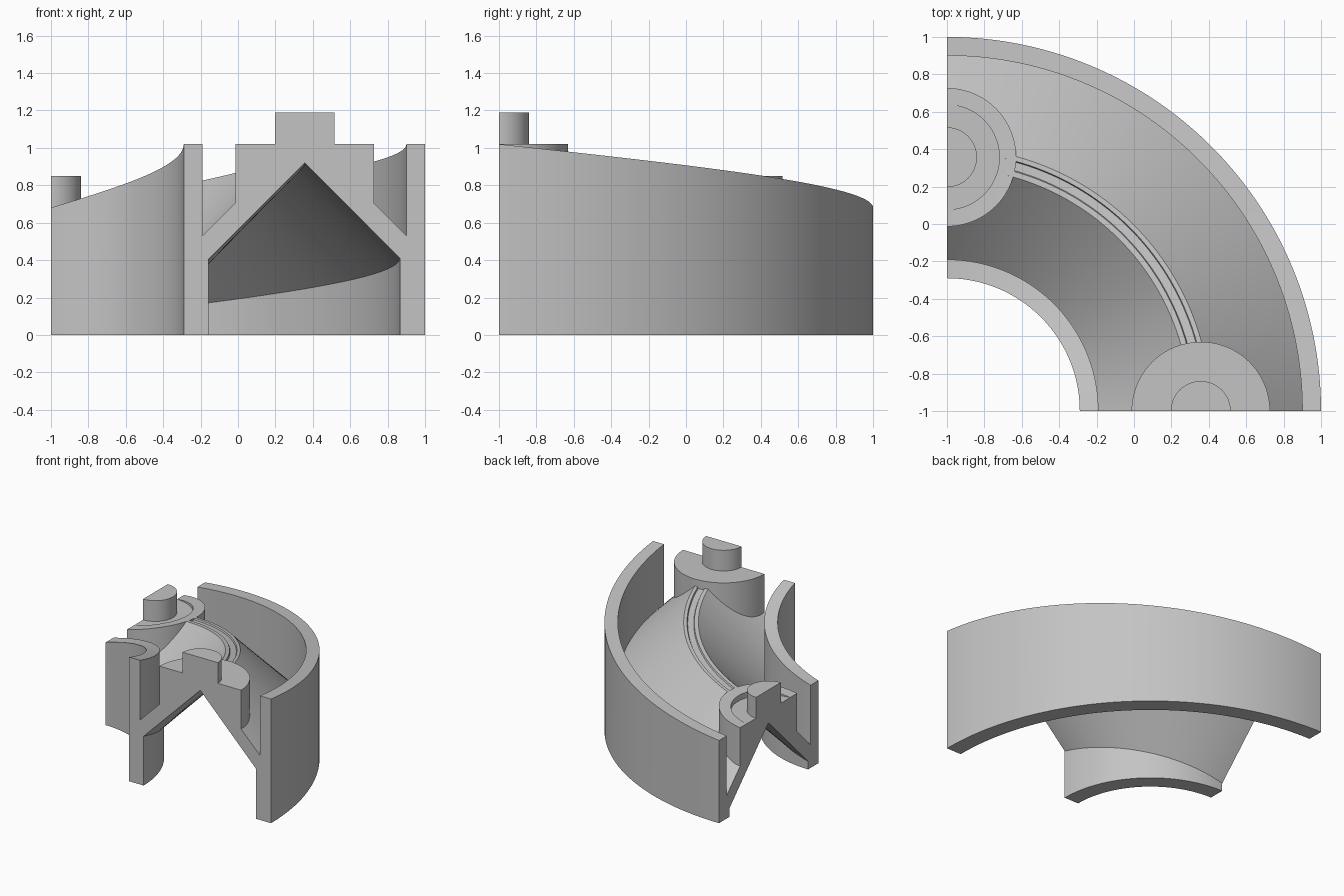
import bpy, bmesh
from math import sin, cos, pi, atan2, hypot

if "Cube" in bpy.data.objects:
    bpy.data.objects.remove(bpy.data.objects["Cube"])

CENTER = -1.0        # bend axis sits at (-1, -1)
RIDGE = 1.357        # radius of the ridge line
DROP = 0.34          # fall over the quarter turn
TOP = 1.02           # rim height at the high end
SEGMENTS = 96

gray = bpy.data.materials.new("plain gray")
gray.use_nodes = True
color = (0.55, 0.55, 0.55, 1)
gray.diffuse_color = color
gray.node_tree.nodes["Principled BSDF"].inputs["Base Color"].default_value = color


def fall(x, y):
    """Height lost at a plan position, linear with angle around the bend."""
    return DROP * atan2(y - CENTER, x - CENTER) / (pi / 2)


def finish(bm, name):
    bmesh.ops.remove_doubles(bm, verts=bm.verts, dist=1e-5)
    bmesh.ops.recalc_face_normals(bm, faces=bm.faces)
    mesh = bpy.data.meshes.new(name)
    bm.to_mesh(mesh)
    bm.free()
    mesh.materials.append(gray)
    obj = bpy.data.objects.new(name, mesh)
    bpy.context.collection.objects.link(obj)
    return obj


def half_disc(name, cx, cy, start, radii, top, bottom, steps=48):
    """Half cylinder whose top and bottom follow height functions."""
    bm = bmesh.new()
    layers = []
    for height in (top, bottom):
        rings = []
        for r in radii:
            ring = []
            for j in range(steps + 1):
                a = start + pi * j / steps
                x, y = cx + r * cos(a), cy + r * sin(a)
                ring.append(bm.verts.new((x, y, height(x, y))))
            rings.append(ring)
        layers.append(rings)
    up, low = layers
    for i in range(len(radii) - 1):
        for j in range(steps):
            for g in layers:
                quad = [g[i][j], g[i + 1][j], g[i + 1][j + 1], g[i][j + 1]]
                # the innermost ring collapses to a point
                bm.faces.new(quad)
        for j in (0, steps):
            bm.faces.new((up[i][j], up[i + 1][j], low[i + 1][j], low[i][j]))
    for j in range(steps):
        bm.faces.new((up[-1][j], up[-1][j + 1], low[-1][j + 1], low[-1][j]))
    return finish(bm, name)


# Curved trough: two walls and a ridged roof swept round the bend
profile = [(0.71, 0), (0.842, 0), (0.842, 0.405), (RIDGE, 0.92), (1.865, 0.41),
           (1.865, 0), (2, 0), (2, TOP), (1.9, TOP), (1.9, 0.53), (1.41, TOP),
           (1.385, TOP), (1.38, 1.008), (1.335, 1.008), (1.33, TOP),
           (1.3, TOP), (0.81, 0.53), (0.81, TOP), (0.71, TOP)]
bm = bmesh.new()
sections = []
for k in range(SEGMENTS + 1):
    t = k / SEGMENTS
    a = t * pi / 2
    sections.append([bm.verts.new((CENTER + r * cos(a), CENTER + r * sin(a),
                                   z - DROP * t if z else 0)) for r, z in profile])
count = len(profile)
for s, n in zip(sections, sections[1:]):
    for i in range(count):
        j = (i + 1) % count
        bm.faces.new((s[i], s[j], n[j], n[i]))
bm.faces.new(sections[0])
bm.faces.new(sections[-1])
trough = finish(bm, "curved_trough")


# Round pads that sink into the thickness of the roof
def roof_middle(x, y):
    return 0.99 - abs(hypot(x - CENTER, y - CENTER) - RIDGE) - fall(x, y)


pad_rings = [0, 0.07, 0.14, 0.21, 0.29, 0.37]
high_pad = half_disc("high_pad", RIDGE + CENTER, CENTER, 0, pad_rings,
                     lambda x, y: TOP, roof_middle)
low_pad = half_disc("low_pad", CENTER, RIDGE + CENTER, -pi / 2, pad_rings,
                    lambda x, y: TOP - fall(x, y), roof_middle)

# Flat round recess in the low pad
bpy.ops.mesh.primitive_cylinder_add(vertices=96, radius=0.28, depth=0.4,
                                    location=(CENTER, RIDGE + CENTER, 0.879))
cutter = bpy.context.object
cutter.name = "recess_cutter"
cutter.hide_render = True
cutter.display_type = 'WIRE'
cutter.data.materials.append(gray)
for obj in (trough, low_pad):
    mod = obj.modifiers.new("recess", 'BOOLEAN')
    mod.operation = 'DIFFERENCE'
    mod.solver = 'EXACT'
    mod.object = cutter
    bpy.context.view_layer.objects.active = obj
    bpy.ops.object.modifier_apply(modifier=mod.name)
bpy.data.objects.remove(cutter)

# Locating pins
high_pin = half_disc("high_pin", RIDGE + CENTER, CENTER, 0, [0, 0.16],
                     lambda x, y: 1.19, lambda x, y: 1.0)
low_pin = half_disc("low_pin", CENTER, RIDGE + CENTER, -pi / 2, [0, 0.16],
                    lambda x, y: 0.85, lambda x, y: 0.66)

# Smooth shading with crisp edges
bpy.ops.object.select_all(action='DESELECT')
for obj in (trough, high_pad, low_pad, high_pin, low_pin):
    obj.select_set(True)
bpy.context.view_layer.objects.active = trough
bpy.ops.object.shade_smooth_by_angle(angle=0.5)
